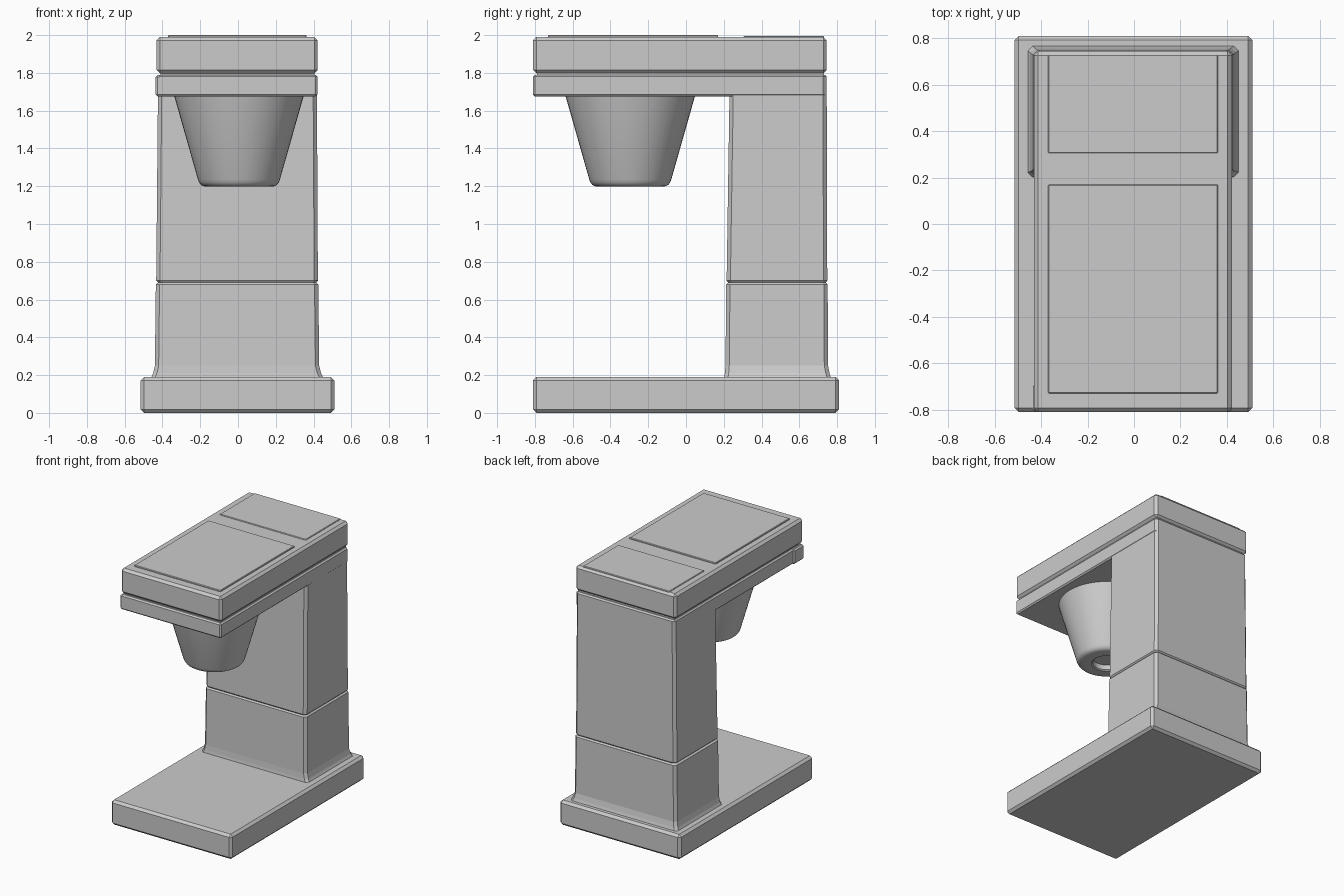
import bpy, bmesh, math

if "Cube" in bpy.data.objects:
    bpy.data.objects.remove(bpy.data.objects["Cube"])


def finish(name, bm):
    bmesh.ops.recalc_face_normals(bm, faces=bm.faces)
    me = bpy.data.meshes.new(name)
    bm.to_mesh(me)
    bm.free()
    ob = bpy.data.objects.new(name, me)
    bpy.context.collection.objects.link(ob)
    return ob


def box(name, x0, x1, y0, y1, z0, z1, bevel=0.0):
    bm = bmesh.new()
    bmesh.ops.create_cube(bm, size=1)
    for v in bm.verts:
        v.co = (x0 if v.co.x < 0 else x1, y0 if v.co.y < 0 else y1, z0 if v.co.z < 0 else z1)
    if bevel:
        bmesh.ops.bevel(bm, geom=bm.edges[:], offset=bevel, segments=1, affect='EDGES')
    return finish(name, bm)


def loft(name, sections, c):
    """Stack of chamfered rectangles: (z, x0, x1, y0, y1)."""
    bm = bmesh.new()
    rings = []
    for z, a, b, d, e in sections:
        pts = [(a + c, d), (b - c, d), (b, d + c), (b, e - c), (b - c, e), (a + c, e), (a, e - c), (a, d + c)]
        rings.append([bm.verts.new((x, y, z)) for x, y in pts])
    for r, s in zip(rings, rings[1:]):
        for i in range(8):
            bm.faces.new((r[i], r[(i + 1) % 8], s[(i + 1) % 8], s[i]))
    bm.faces.new(rings[0])
    bm.faces.new(rings[-1])
    return finish(name, bm)


def lathe(name, profile, cx, cy, n=48):
    bm = bmesh.new()
    rings = [[bm.verts.new((cx + r * math.cos(2 * math.pi * i / n), cy + r * math.sin(2 * math.pi * i / n), z))
              for i in range(n)] for r, z in profile]
    for r, s in zip(rings, rings[1:]):
        for i in range(n):
            bm.faces.new((r[i], r[(i + 1) % n], s[(i + 1) % n], s[i]))
    bm.faces.new(rings[0])
    bm.faces.new(rings[-1])
    ob = finish(name, bm)
    bpy.ops.object.select_all(action='DESELECT')
    ob.select_set(True)
    bpy.context.view_layer.objects.active = ob
    bpy.ops.object.shade_smooth_by_angle(angle=math.radians(35))
    return ob


# Base plate
box("base", -0.515, 0.51, -0.81, 0.81, 0.0, 0.19, 0.018)

# Column: flared foot, then upper part up to the head seam
loft("column_foot", [
    (0.185, -0.46, 0.452, 0.202, 0.768),
    (0.21, -0.449, 0.44, 0.206, 0.76),
    (0.25, -0.44, 0.43, 0.209, 0.752),
    (0.68, -0.435, 0.425, 0.213, 0.75),
    (0.692, -0.42, 0.412, 0.224, 0.738)], 0.02)
loft("column_upper", [
    (0.688, -0.42, 0.412, 0.224, 0.738),
    (0.70, -0.433, 0.423, 0.215, 0.748),
    (1.67, -0.424, 0.418, 0.23, 0.745),
    (1.78, -0.424, 0.418, 0.23, 0.745),
    (1.79, -0.415, 0.41, 0.24, 0.735)], 0.02)

# Head: lower tray, thin inset seam and upper housing
box("head_tray", -0.424, 0.42, -0.81, 0.735, 1.675, 1.79, 0.01)
box("tray_corner", -0.436, -0.38, -0.81, -0.69, 1.675, 1.788, 0.01)
box("head_seam", -0.41, 0.405, -0.79, 0.73, 1.77, 1.82)
box("head_housing", -0.432, 0.422, -0.81, 0.745, 1.798, 1.99, 0.018)

# Lids on top
box("front_lid", -0.37, 0.362, -0.73, 0.17, 1.97, 2.0, 0.004)
box("rear_lid", -0.37, 0.362, 0.305, 0.73, 1.97, 1.996, 0.004)

# Brew basket with a drip recess in the bottom
lathe("brew_basket", [
    (0.345, 1.69), (0.342, 1.675), (0.217, 1.235), (0.211, 1.22), (0.202, 1.208), (0.19, 1.201),
    (0.175, 1.198), (0.11, 1.198), (0.10, 1.205), (0.095, 1.24)], 0.005, -0.295)
